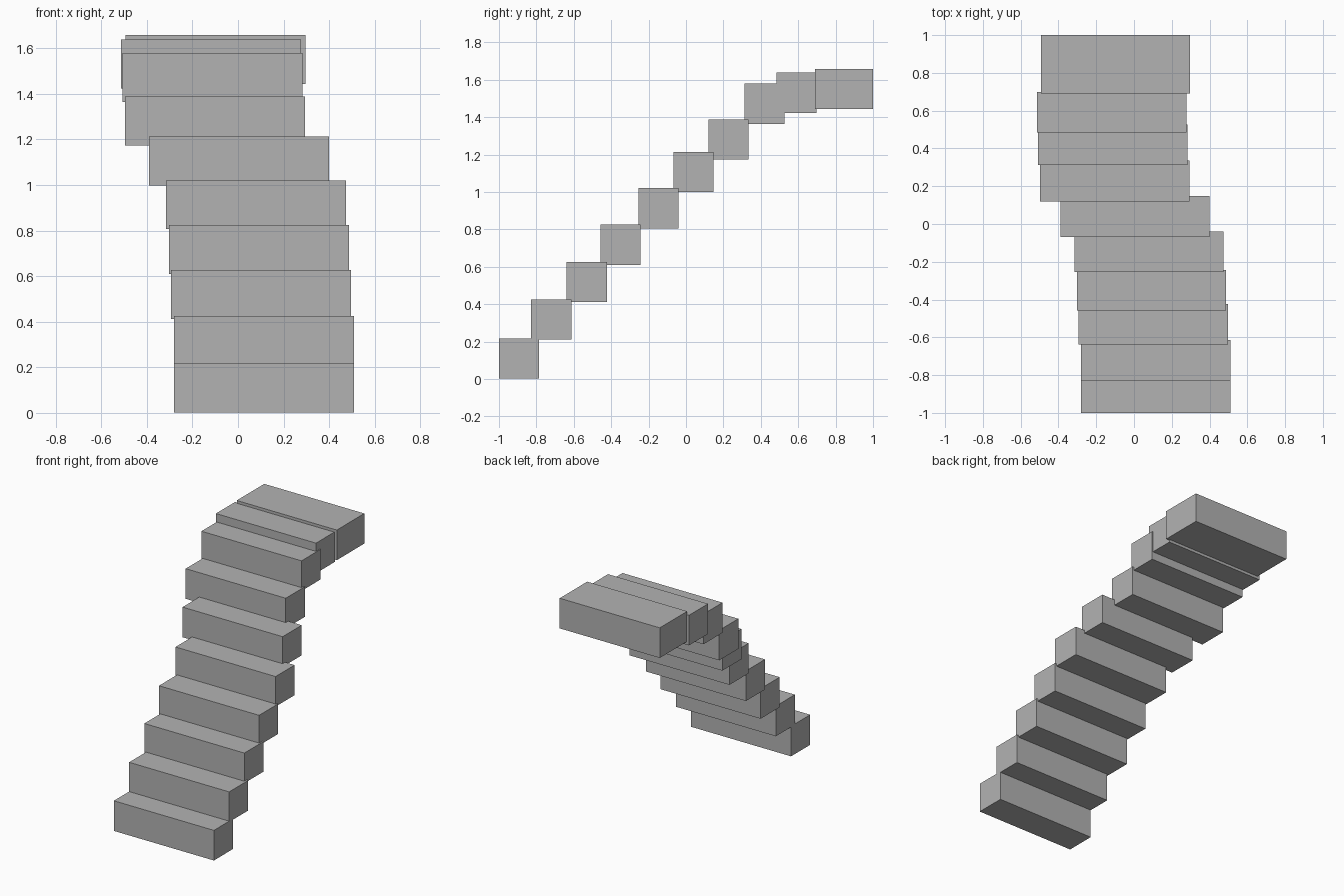
import bpy

# Remove the default object
default = bpy.data.objects.get("Cube")
if default:
    bpy.data.objects.remove(default, do_unlink=True)

# Single plain grey
grey = bpy.data.materials.new("stone_grey")
grey.use_nodes = True
colour = (0.45, 0.45, 0.45, 1)
grey.diffuse_color = colour
grey.node_tree.nodes["Principled BSDF"].inputs["Base Color"].default_value = colour

WIDTH, DEPTH, HEIGHT = 0.79, 0.215, 0.215
LANDING_DEPTH = 0.31


def add_block(name, right, front, top, depth):
    """Box placed by its right edge, front edge and top face."""
    bpy.ops.mesh.primitive_cube_add(size=1)
    block = bpy.context.object
    block.name = name
    size = (WIDTH, depth, HEIGHT)
    corner = (right, front, top - HEIGHT)
    for v in block.data.vertices:
        v.co = [c + (p + 0.5) * s for c, p, s in zip(corner, v.co, size)]
    block.data.materials.append(grey)


# Treads from the bottom up: right edge, front edge, top
treads = [
    (-0.28, -1.0, 0.217),
    (-0.28, -0.828, 0.426),
    (-0.293, -0.638, 0.627),
    (-0.303, -0.458, 0.825),
    (-0.315, -0.255, 1.021),
    (-0.39, -0.068, 1.214),
    (-0.497, 0.12, 1.388),
    (-0.507, 0.312, 1.579),
    (-0.513, 0.484, 1.638),
]
for i, (right, front, top) in enumerate(treads, 1):
    add_block(f"step_{i}", right, front, top, DEPTH)

# Deeper landing at the top
add_block("top_landing", -0.493, 0.69, 1.658, LANDING_DEPTH)
